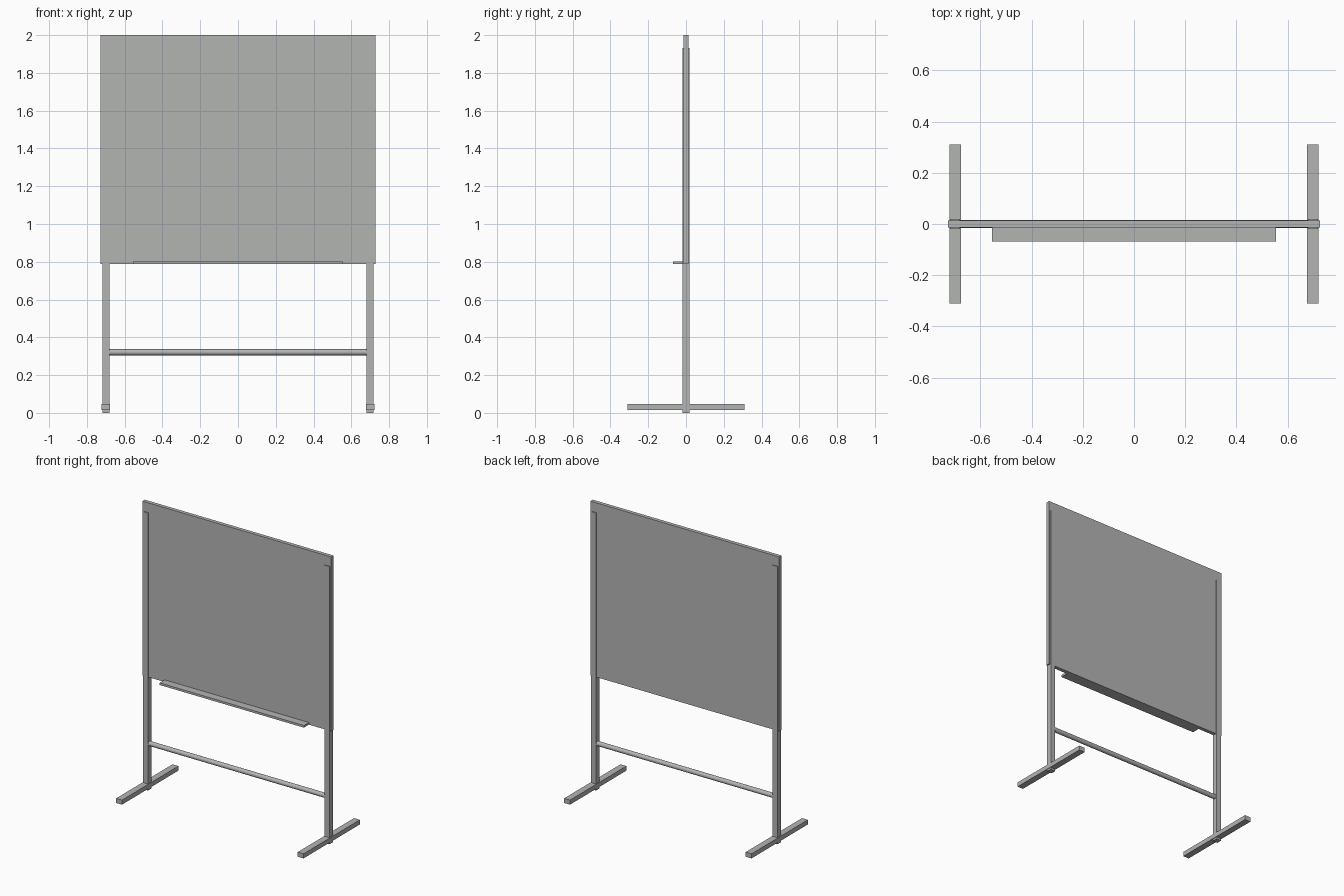
import bpy, math

if "Cube" in bpy.data.objects:
    bpy.data.objects.remove(bpy.data.objects["Cube"])

grey = bpy.data.materials.new("light_grey")
grey.diffuse_color = (0.45, 0.46, 0.45, 1)
grey.use_nodes = True
grey.node_tree.nodes["Principled BSDF"].inputs["Base Color"].default_value = grey.diffuse_color


def box(name, x, y, z):
    """Box from (min, max) ranges on each axis."""
    bpy.ops.mesh.primitive_cube_add(size=1, location=[sum(r) / 2 for r in (x, y, z)])
    ob = bpy.context.object
    ob.name = name
    ob.scale = [r[1] - r[0] for r in (x, y, z)]
    bpy.ops.object.transform_apply(location=False, rotation=False, scale=True)
    ob.data.materials.append(grey)
    return ob


# Writing board and pen tray
box("board", (-0.727, 0.727), (-0.013, 0.013), (0.787, 2.0))
box("tray", (-0.555, 0.555), (-0.068, -0.013), (0.787, 0.802))

# Upright posts and floor feet on both sides
for side, s in (("left", -1), ("right", 1)):
    c = 0.699 * s
    box(side + "_post", (c - 0.0187, c + 0.0187), (-0.0187, 0.0187), (0, 1.932))
    box(side + "_foot", (c - 0.0225, c + 0.0225), (-0.31, 0.31), (0.014, 0.046))

# Round crossbar between the posts
bpy.ops.mesh.primitive_cylinder_add(vertices=24, radius=0.016, depth=1.37,
                                    location=(0, 0, 0.321),
                                    rotation=(0, math.pi / 2, 0))
bar = bpy.context.object
bar.name = "crossbar"
bar.data.materials.append(grey)
bpy.ops.object.shade_smooth_by_angle(angle=math.radians(40))
